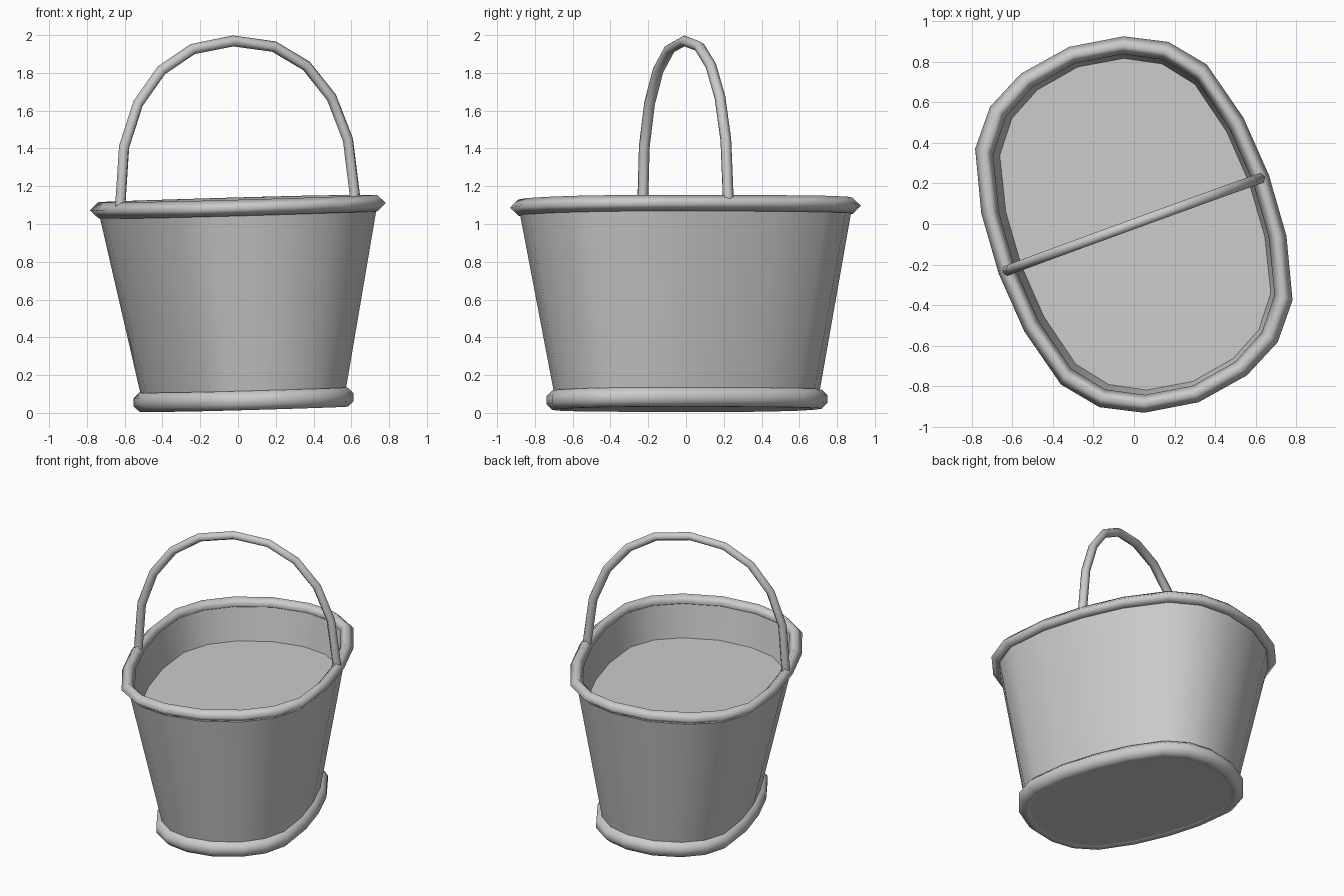
import bpy, bmesh, math
from mathutils import Matrix, Vector

cube = bpy.data.objects.get("Cube")
if cube:
    bpy.data.objects.remove(cube, do_unlink=True)

grey = bpy.data.materials.new("plain grey")
grey.use_nodes = True
grey.diffuse_color = (0.6, 0.6, 0.6, 1)
grey.node_tree.nodes["Principled BSDF"].inputs["Base Color"].default_value = (0.6, 0.6, 0.6, 1)

# The whole bucket is turned on its axis and leans slightly
LEAN = (Matrix.Translation((0.031, 0.005, 0))
        @ Matrix.Rotation(-0.029, 4, 'Y') @ Matrix.Rotation(0.007, 4, 'X')
        @ Matrix.Rotation(math.radians(20), 4, 'Z'))

# Quarter of the oval outline, mirrored into a full 20-sided loop
QUARTER = [(1, 0), (0.97, 0.332), (0.857, 0.663), (0.66, 0.845), (0.38, 0.954)]
HALF = QUARTER + [(0, 1)] + [(-x, y) for x, y in reversed(QUARTER[1:])]
OVAL = HALF + [(-x, -y) for x, y in HALF]


def oval(a, b, z):
    return [Vector((a * x, b * y, z)) for x, y in OVAL]


def skin(name, rings, loop=False, caps=False, angle=180):
    """Join rings of points into a smooth surface."""
    bm = bmesh.new()
    rows = [[bm.verts.new(LEAN @ p) for p in ring] for ring in rings]
    pairs = list(zip(rows, rows[1:]))
    if loop:
        pairs.append((rows[-1], rows[0]))
    n = len(rows[0])
    for low, high in pairs:
        for i in range(n):
            j = (i + 1) % n
            bm.faces.new((low[i], low[j], high[j], high[i]))
    if caps:
        bm.faces.new(list(reversed(rows[0])))
        bm.faces.new(rows[-1])
    bmesh.ops.recalc_face_normals(bm, faces=bm.faces)
    mesh = bpy.data.meshes.new(name)
    bm.to_mesh(mesh)
    bm.free()
    mesh.materials.append(grey)
    obj = bpy.data.objects.new(name, mesh)
    bpy.context.collection.objects.link(obj)
    bpy.ops.object.select_all(action='DESELECT')
    obj.select_set(True)
    bpy.context.view_layer.objects.active = obj
    if angle < 180:
        bpy.ops.object.shade_smooth_by_angle(angle=math.radians(angle))
    else:
        bpy.ops.object.shade_smooth()
    return obj


def hoop(name, a, b, z, radius, sides, turn=0.0):
    """Oval tube around the bucket."""
    rings = []
    for k in range(sides):
        t = turn + math.tau * k / sides
        d = radius * math.cos(t)
        rings.append(oval(a + d, b + d, z + radius * math.sin(t)))
    return skin(name, rings, loop=True)


# Tapered wall with thickness, closed base and raised inner floor
skin("bucket_body", [oval(0.455, 0.70, 0.02), oval(0.668, 0.888, 1.09),
                     oval(0.645, 0.867, 1.09), oval(0.598, 0.826, 0.85)],
     caps=True, angle=40)

# Rolled rim and foot ring
hoop("top_rim", 0.667, 0.89, 1.092, 0.043, 4)
hoop("foot_ring", 0.46, 0.705, 0.07, 0.055, 8, math.pi / 8)

# Arched handle across the short axis
SPAN, RISE, SPRING, TUBE, STEPS = 0.66, 0.83, 1.14, 0.029, 10
path = [(Vector((SPAN, 0, 1.09)), Vector((1, 0, 0)))]
for k in range(STEPS + 1):
    t = math.pi * k / STEPS
    c, s = math.cos(t), math.sin(t)
    x = math.copysign(abs(c) ** 0.9, c) * SPAN
    z = SPRING + abs(s) ** 0.9 * RISE
    path.append((Vector((x, 0, z)), Vector((c / SPAN, 0, s / RISE)).normalized()))
path.append((Vector((-SPAN, 0, 1.09)), Vector((-1, 0, 0))))
side = Vector((0, 1, 0))
rings = [[p + TUBE * (out * math.cos(math.tau * i / 6) + side * math.sin(math.tau * i / 6))
          for i in range(6)] for p, out in path]
skin("handle", rings, caps=True, angle=70)
